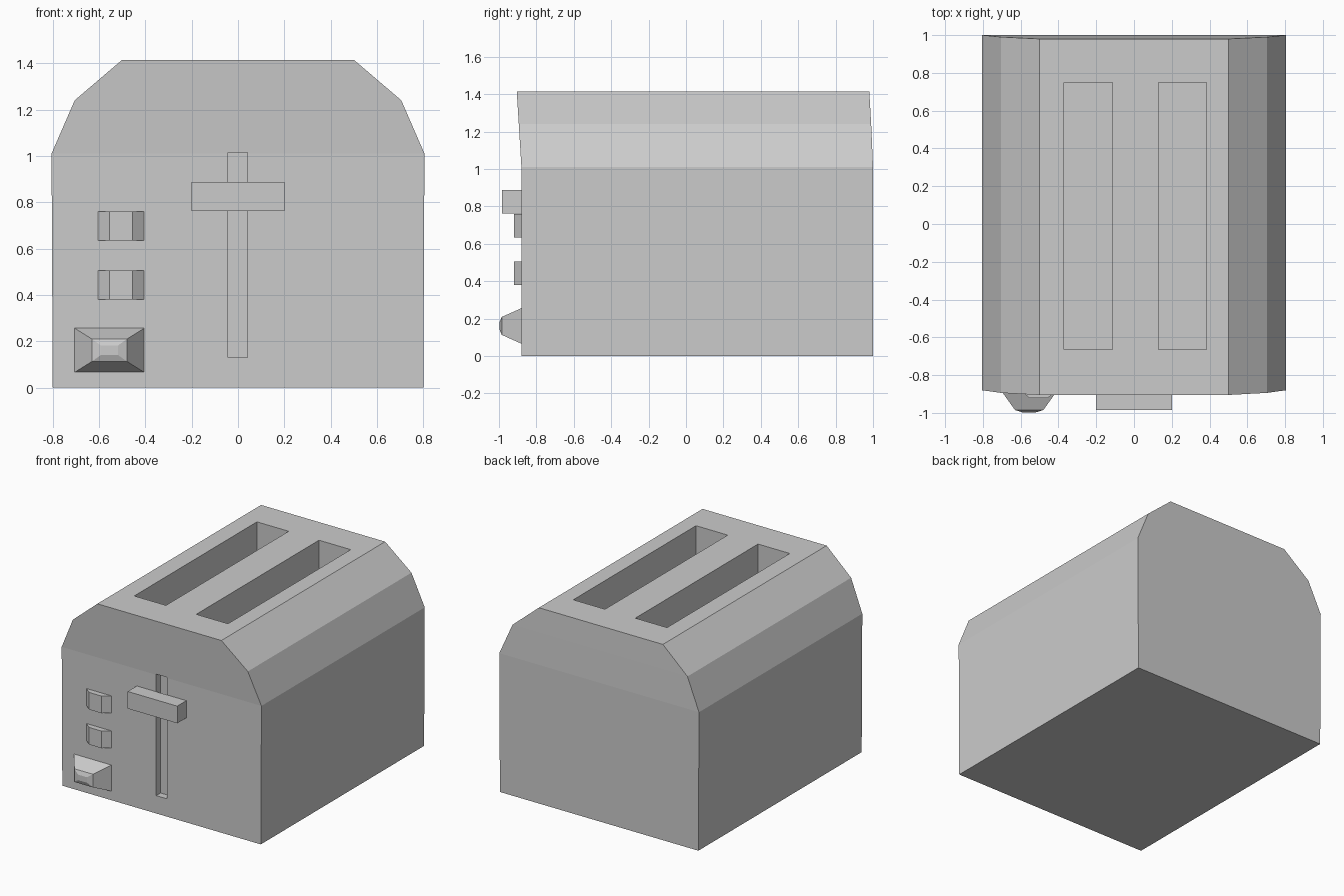
import bpy, bmesh

if "Cube" in bpy.data.objects:
    bpy.data.objects.remove(bpy.data.objects["Cube"])


def loft(name, rings):
    """Join equal-sized vertex rings into a closed solid."""
    bm = bmesh.new()
    loops = [[bm.verts.new(p) for p in ring] for ring in rings]
    n = len(loops[0])
    for a, b in zip(loops, loops[1:]):
        for i in range(n):
            j = (i + 1) % n
            bm.faces.new((a[i], a[j], b[j], b[i]))
    bm.faces.new(loops[0][::-1])
    bm.faces.new(loops[-1])
    bmesh.ops.recalc_face_normals(bm, faces=bm.faces)
    mesh = bpy.data.meshes.new(name)
    bm.to_mesh(mesh)
    bm.free()
    obj = bpy.data.objects.new(name, mesh)
    bpy.context.collection.objects.link(obj)
    return obj


def rect_z(x0, x1, y0, y1, z):
    return [(x0, y0, z), (x1, y0, z), (x1, y1, z), (x0, y1, z)]


def box(name, x, y, z):
    return loft(name, [rect_z(*x, *y, h) for h in z])


def cut(target, cutter):
    cutter.hide_render = True
    mod = target.modifiers.new("cut", 'BOOLEAN')
    mod.operation = 'DIFFERENCE'
    mod.solver = 'EXACT'
    mod.object = cutter
    bpy.context.view_layer.objects.active = target
    bpy.ops.object.modifier_apply(modifier=mod.name)
    bpy.data.objects.remove(cutter)


# Casing: stacked rectangles (half width, front y, back y, height)
sections = [(0.80, -0.88, 1.0, 0), (0.805, -0.88, 1.0, 1.01),
            (0.705, -0.894, 0.99, 1.24), (0.5, -0.905, 0.98, 1.415)]
body = loft("toaster_body", [rect_z(-w, w, f, b, z) for w, f, b, z in sections])

# Bread slots and lever track
for x in (-0.243, 0.257):
    cut(body, box("bread_slot_cutter", (x - 0.128, x + 0.128), (-0.665, 0.748), (0.25, 1.6)))
cut(body, box("lever_track_cutter", (-0.043, 0.042), (-1.1, -0.83), (0.13, 1.015)))

# Lever
box("lever", (-0.2, 0.2), (-0.985, -0.88), (0.762, 0.887))

# Bevelled buttons
profile = [(-0.605, -0.88), (-0.555, -0.92), (-0.455, -0.92), (-0.405, -0.88)]
for i, z in enumerate((0.38, 0.635)):
    loft(f"button_{i + 1}", [[(x, y, h) for x, y in profile] for h in (z, z + 0.125)])

# Tapered knob: rectangles (half width, half height, y)
cx, cz = -0.555, 0.161
loft("knob", [[(cx - w, y, cz - h), (cx + w, y, cz - h), (cx + w, y, cz + h), (cx - w, y, cz + h)]
              for w, h, y in ((0.15, 0.095, -0.88), (0.075, 0.048, -0.985), (0.036, 0.02, -0.997))])
